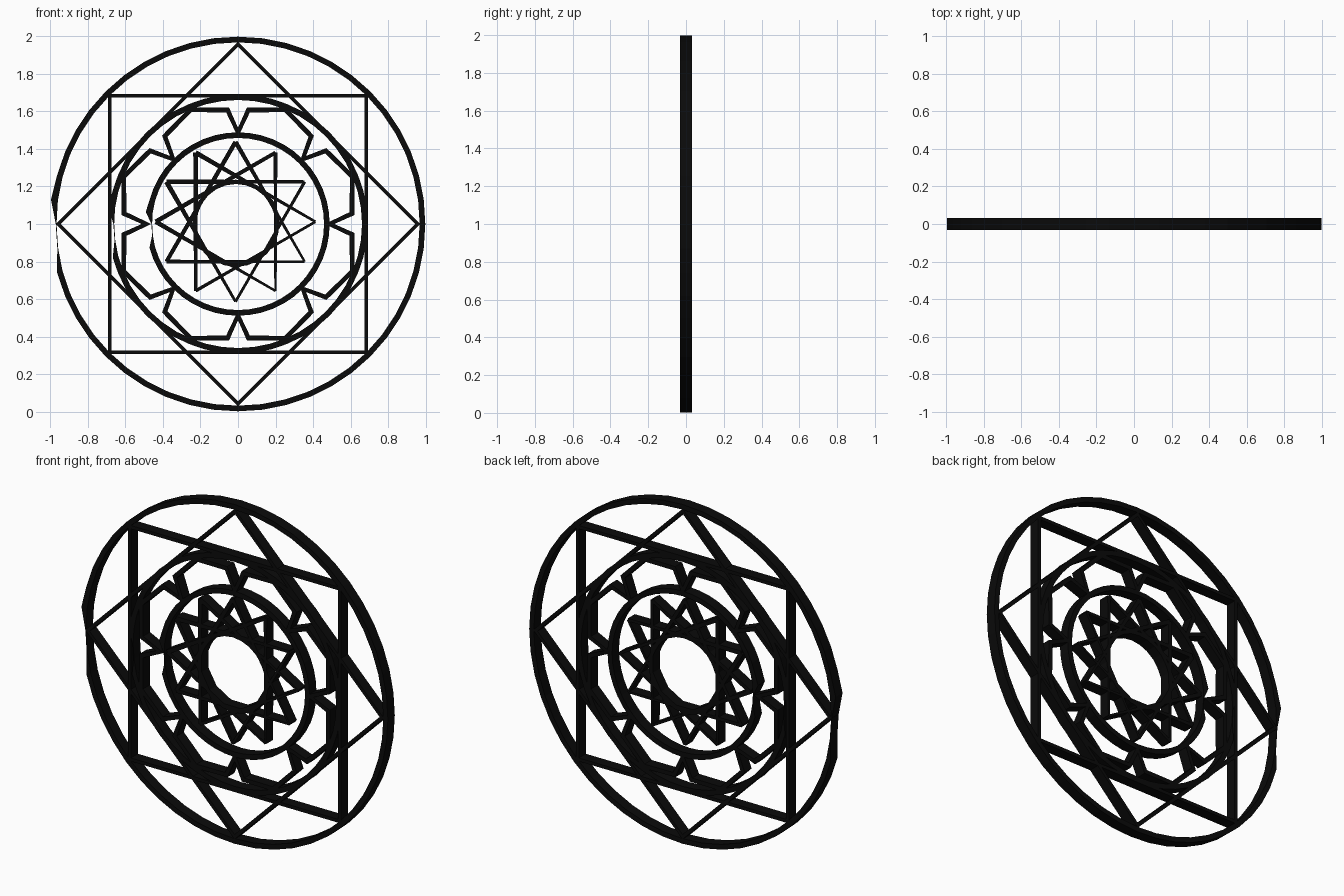
import bpy, bmesh
from math import sin, cos, radians, pi
from mathutils import Vector

if "Cube" in bpy.data.objects:
    bpy.data.objects.remove(bpy.data.objects["Cube"])

DEPTH = 0.032      # half thickness front to back
CZ = 1.0           # height of the centre

black = bpy.data.materials.new("black")
black.diffuse_color = (0.003, 0.003, 0.003, 1)
black.use_nodes = True
black.node_tree.nodes["Principled BSDF"].inputs["Base Color"].default_value = black.diffuse_color


def polar(r, deg):
    return Vector((r * cos(radians(deg)), r * sin(radians(deg))))


def finish(name, bm):
    bmesh.ops.recalc_face_normals(bm, faces=bm.faces)
    me = bpy.data.meshes.new(name)
    bm.to_mesh(me)
    bm.free()
    me.materials.append(black)
    ob = bpy.data.objects.new(name, me)
    bpy.context.collection.objects.link(ob)


def band(name, inner, outer):
    """Closed flat-faced band between two outlines, extruded in depth."""
    bm = bmesh.new()
    loops = [[bm.verts.new((p.x, y, CZ + p.y)) for p in pts]
             for pts, y in ((inner, -DEPTH), (outer, -DEPTH), (outer, DEPTH), (inner, DEPTH))]
    n = len(inner)
    for k in range(4):
        a, b = loops[k], loops[(k + 1) % 4]
        for i in range(n):
            j = (i + 1) % n
            bm.faces.new((a[i], a[j], b[j], b[i]))
    finish(name, bm)


def outline_band(name, pts, width):
    """Mitred band of constant width along a closed outline."""
    inner, outer = [], []
    n = len(pts)
    for i, p in enumerate(pts):
        d0 = (p - pts[i - 1]).normalized()
        d1 = (pts[(i + 1) % n] - p).normalized()
        n0, n1 = Vector((d0.y, -d0.x)), Vector((d1.y, -d1.x))
        m = (n0 + n1).normalized()
        off = m * (width / 2) / max(m.dot(n0), 0.5)
        inner.append(p - off)
        outer.append(p + off)
    band(name, inner, outer)


def ring(name, r_in, r_out, sides=48):
    """Faceted hoop, pinched to a sliver at its left seam."""
    inner, outer = [], []
    for i in range(sides):
        ro, ri = r_out, r_in
        if i == sides // 2 - 1:
            ro += 0.007
        if i in (sides // 2, sides // 2 + 1):
            ro, ri = r_in + 0.003, r_in - 0.001
        a = 360 * i / sides
        inner.append(polar(ri, a))
        outer.append(polar(ro, a))
    band(name, inner, outer)


# three hoops
ring("outer_hoop", 0.967, 0.997)
ring("middle_hoop", 0.660, 0.690)
ring("inner_hoop", 0.458, 0.488)

# upright square and square on its point
outline_band("square_frame", [polar(0.966, 45 + 90 * i) for i in range(4)], 0.02)
outline_band("diamond_frame", [polar(0.957, 90 * i) for i in range(4)], 0.02)

# eight scalloped petals
petals = []
for k in range(8):
    for a, r in ((0, 0.487), (5.2, 0.609), (22.5, 0.658), (39.8, 0.609)):
        petals.append(polar(r, 45 * k + a))
outline_band("petal_border", petals, 0.025)

# twelve-point star from four triangles, bars tapering to lower right
def bar_width(deg):
    return 0.019 + 0.007 * cos(radians(deg - 140))

bm = bmesh.new()
shift = Vector((-0.013, 0.012))
for t in range(4):
    for s in range(3):
        a0 = 30 * t + 120 * s
        a1 = a0 + 120
        p, q = polar(0.425, a0) + shift, polar(0.425, a1) + shift
        d = (q - p).normalized()
        nrm = Vector((d.y, -d.x))
        hp, hq = nrm * bar_width(a0) / 2, nrm * bar_width(a1) / 2
        quad = (p + hp, q + hq, q - hq, p - hp)
        f = [bm.verts.new((v.x, -DEPTH, CZ + v.y)) for v in quad]
        b = [bm.verts.new((v.x, DEPTH, CZ + v.y)) for v in quad]
        bm.faces.new(f)
        bm.faces.new(b[::-1])
        for i in range(4):
            j = (i + 1) % 4
            bm.faces.new((f[i], b[i], b[j], f[j]))
finish("star", bm)

# small central hoop inside the star
c = Vector((-0.011, 0.004))
band("centre_hoop", [polar(0.209, 15 * i) + c for i in range(24)],
     [polar(0.232, 15 * i) + c for i in range(24)])
